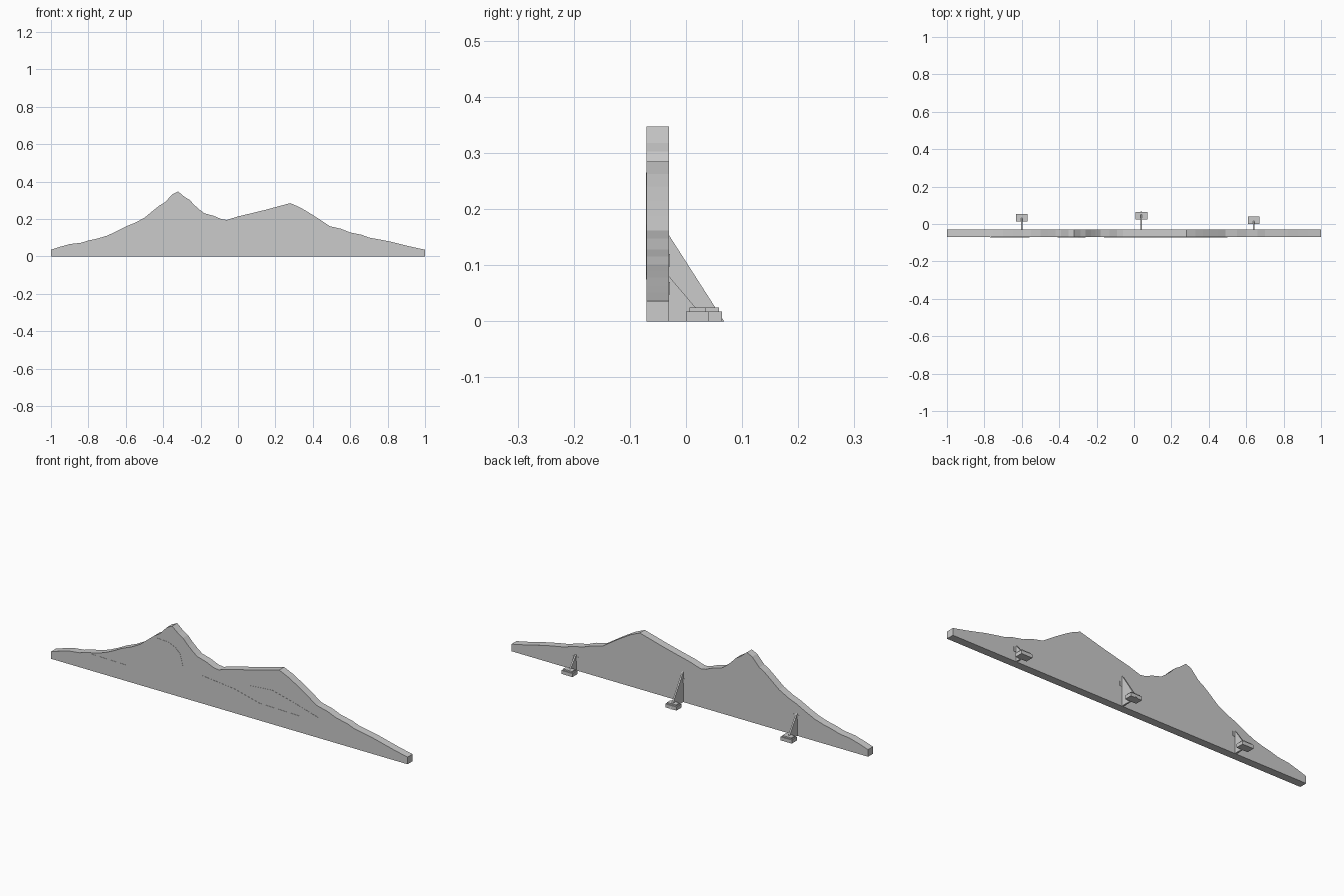
import bpy, bmesh
from mathutils import Vector

if "Cube" in bpy.data.objects:
    bpy.data.objects.remove(bpy.data.objects["Cube"])

grey = bpy.data.materials.new("board grey")
grey.diffuse_color = (0.6, 0.6, 0.6, 1)
grey.use_nodes = True
grey.node_tree.nodes["Principled BSDF"].inputs["Base Color"].default_value = grey.diffuse_color

FRONT, BACK = -0.07, -0.03


def finish(name, bm):
    bmesh.ops.recalc_face_normals(bm, faces=bm.faces)
    mesh = bpy.data.meshes.new(name)
    bm.to_mesh(mesh)
    bm.free()
    mesh.materials.append(grey)
    obj = bpy.data.objects.new(name, mesh)
    bpy.context.collection.objects.link(obj)
    return obj


def prism(name, points, offset):
    """Extrude a flat polygon by an offset vector."""
    bm = bmesh.new()
    face = bm.faces.new([bm.verts.new(p) for p in points])
    new = bmesh.ops.extrude_face_region(bm, geom=[face])["geom"]
    bmesh.ops.translate(bm, vec=offset, verts=[v for v in new if isinstance(v, bmesh.types.BMVert)])
    return finish(name, bm)


def box(name, x0, x1, y0, y1, z0, z1):
    return prism(name, [(x0, y0, z0), (x1, y0, z0), (x1, y1, z0), (x0, y1, z0)], (0, 0, z1 - z0))


# Mountain skyline cut from a thick board
skyline = [
    (-1, .036), (-.95, .052), (-.9, .066), (-.84, .073), (-.8, .085), (-.75, .096),
    (-.7, .111), (-.65, .134), (-.6, .16), (-.55, .18), (-.5, .207), (-.46, .24),
    (-.42, .272), (-.39, .29), (-.35, .333), (-.32, .347), (-.285, .318), (-.26, .303),
    (-.23, .272), (-.205, .25), (-.18, .231), (-.13, .217), (-.09, .2), (-.06, .195),
    (0, .214), (.08, .233), (.15, .25), (.22, .269), (.28, .285), (.33, .263),
    (.37, .24), (.41, .215), (.45, .189), (.49, .162), (.55, .148), (.6, .128),
    (.66, .116), (.7, .101), (.76, .09), (.82, .078), (.88, .063), (.93, .051), (1, .036)]
outline = [(-1, 0)] + skyline + [(1, 0)]
prism("mountain_board", [(x, FRONT, z) for x, z in outline], (0, BACK - FRONT, 0))


# Thin ridge lines laid on the front
def ridge(name, path, width=0.006):
    up = [(x, FRONT, z + width / 2) for x, z in path]
    down = [(x, FRONT, z - width / 2) for x, z in reversed(path)]
    prism(name, up + down, (0, -0.001, 0))


ridge("peak_ridge", [(-.41, .262), (-.34, .258), (-.3, .24), (-.275, .215), (-.26, .16)])
ridge("left_ridge", [(-.77, .082), (-.67, .08), (-.56, .078)])
ridge("middle_ridge", [(-.16, .14), (.03, .12), (.17, .085), (.4, .08)])
ridge("right_ridge", [(.12, .16), (.24, .17), (.36, .14), (.5, .1)])

# Rear braces: x, height, rear tip, weight start, weight end, hinge z
braces = [("left", -.6, .115, .05, .014, .054, .085),
          ("middle", .04, .153, .068, .025, .064, .098),
          ("right", .64, .08, .038, .0, .04, .048)]
for side, x, height, tip, w0, w1, hz in braces:
    t = 0.004
    prism(side + "_brace", [(x - t, BACK, 0), (x - t, tip, 0), (x - t, BACK, height)], (2 * t, 0, 0))
    box(side + "_hinge", x - .016, x + .016, BACK, BACK + .0015, hz, hz + .022)
    box(side + "_weight", x - .031, x + .031, w0, w1, 0, .018)
    box(side + "_weight_top", x - .025, x + .025, w0 + .006, w1 - .005, .018, .025)
